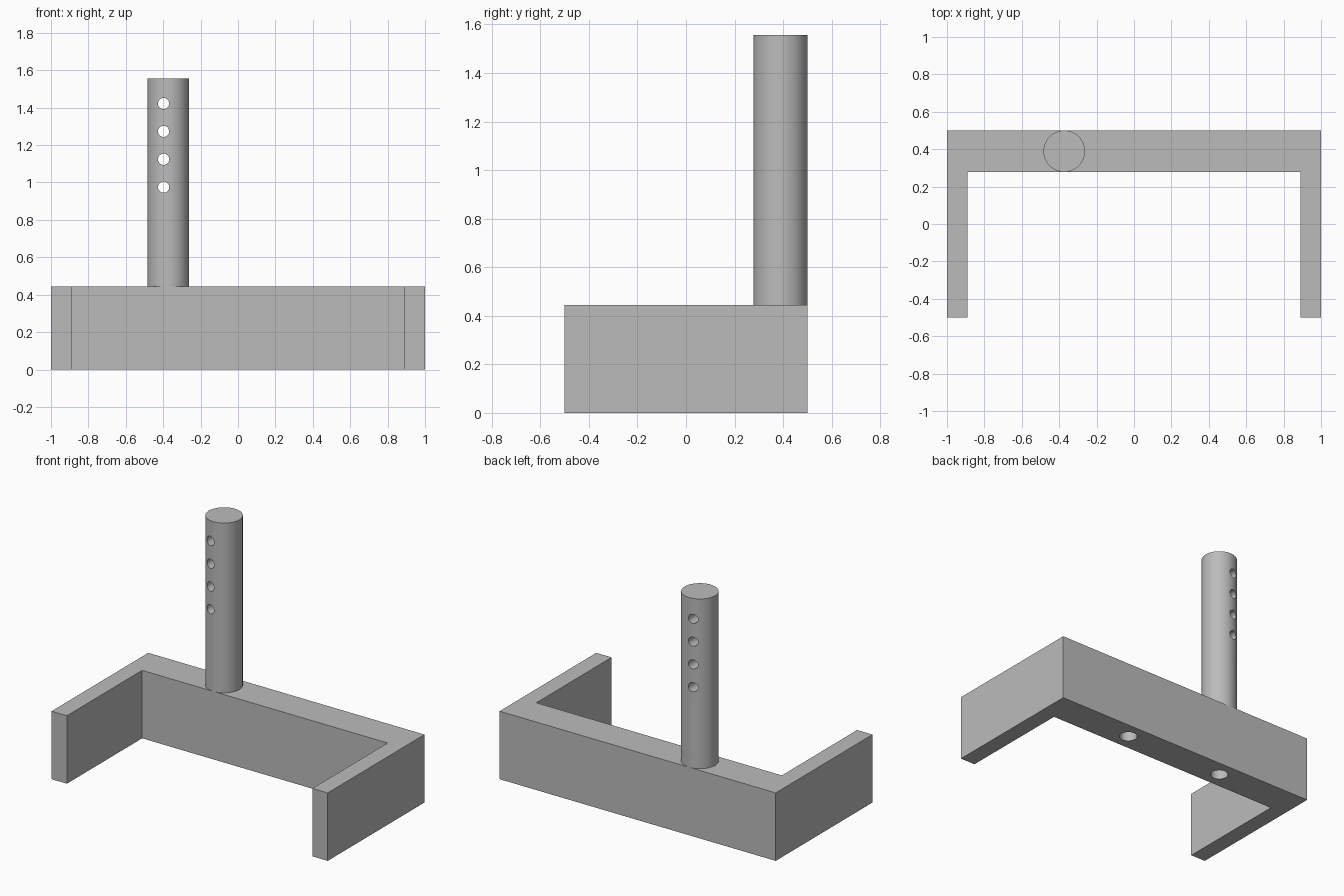
import bpy
import bmesh
import math

if "Cube" in bpy.data.objects:
    bpy.data.objects.remove(bpy.data.objects["Cube"], do_unlink=True)

HEIGHT = 0.445
POST_TOP = 1.556
POST_R = 0.111
POST_X, BAR_Y = -0.373, 0.389

grey = bpy.data.materials.new("plain_grey")
grey.use_nodes = True
colour = (0.5, 0.5, 0.5, 1)
grey.diffuse_color = colour
grey.node_tree.nodes["Principled BSDF"].inputs["Base Color"].default_value = colour


def cylinder(name, radius, length, location, sides=64, rotation=(0, 0, 0)):
    bpy.ops.mesh.primitive_cylinder_add(vertices=sides, radius=radius, depth=length,
                                        location=location, rotation=rotation)
    obj = bpy.context.object
    obj.name = name
    obj.data.materials.append(grey)
    return obj


def drill(target, cutter):
    mod = target.modifiers.new(cutter.name, 'BOOLEAN')
    mod.operation = 'DIFFERENCE'
    mod.solver = 'EXACT'
    mod.object = cutter
    bpy.context.view_layer.objects.active = target
    bpy.ops.object.modifier_apply(modifier=mod.name)
    bpy.data.objects.remove(cutter, do_unlink=True)


def smooth(obj):
    bpy.ops.object.select_all(action='DESELECT')
    obj.select_set(True)
    bpy.context.view_layer.objects.active = obj
    bpy.ops.object.shade_smooth_by_angle(angle=math.radians(30))


# U-shaped bracket: half outline mirrored, then extruded upwards
half = [(1, 0.5), (1, -0.5), (0.889, -0.5), (0.889, 0.278)]
outline = half + [(-x, y) for x, y in reversed(half)]
bm = bmesh.new()
face = bm.faces.new([bm.verts.new((x, y, 0)) for x, y in outline])
top = bmesh.ops.extrude_face_region(bm, geom=[face])["geom"]
bmesh.ops.translate(bm, vec=(0, 0, HEIGHT),
                    verts=[v for v in top if isinstance(v, bmesh.types.BMVert)])
bmesh.ops.recalc_face_normals(bm, faces=bm.faces)
mesh = bpy.data.meshes.new("bracket")
bm.to_mesh(mesh)
bm.free()
mesh.materials.append(grey)
bracket = bpy.data.objects.new("bracket", mesh)
bpy.context.collection.objects.link(bracket)

# Blind sockets in the underside
for x in (POST_X, -POST_X):
    drill(bracket, cylinder("socket_cutter", 0.055, 0.44, (x, BAR_Y, 0), 48))
smooth(bracket)

# Upright post with a row of pin holes right through it
post = cylinder("post", POST_R, POST_TOP - HEIGHT,
                (POST_X, BAR_Y, (POST_TOP + HEIGHT) / 2))
for i in range(4):
    drill(post, cylinder("pin_hole_cutter", 0.03, 0.5, (-0.398, BAR_Y, 0.975 + i * 0.149),
                         32, (math.pi / 2, 0, 0)))
smooth(post)
